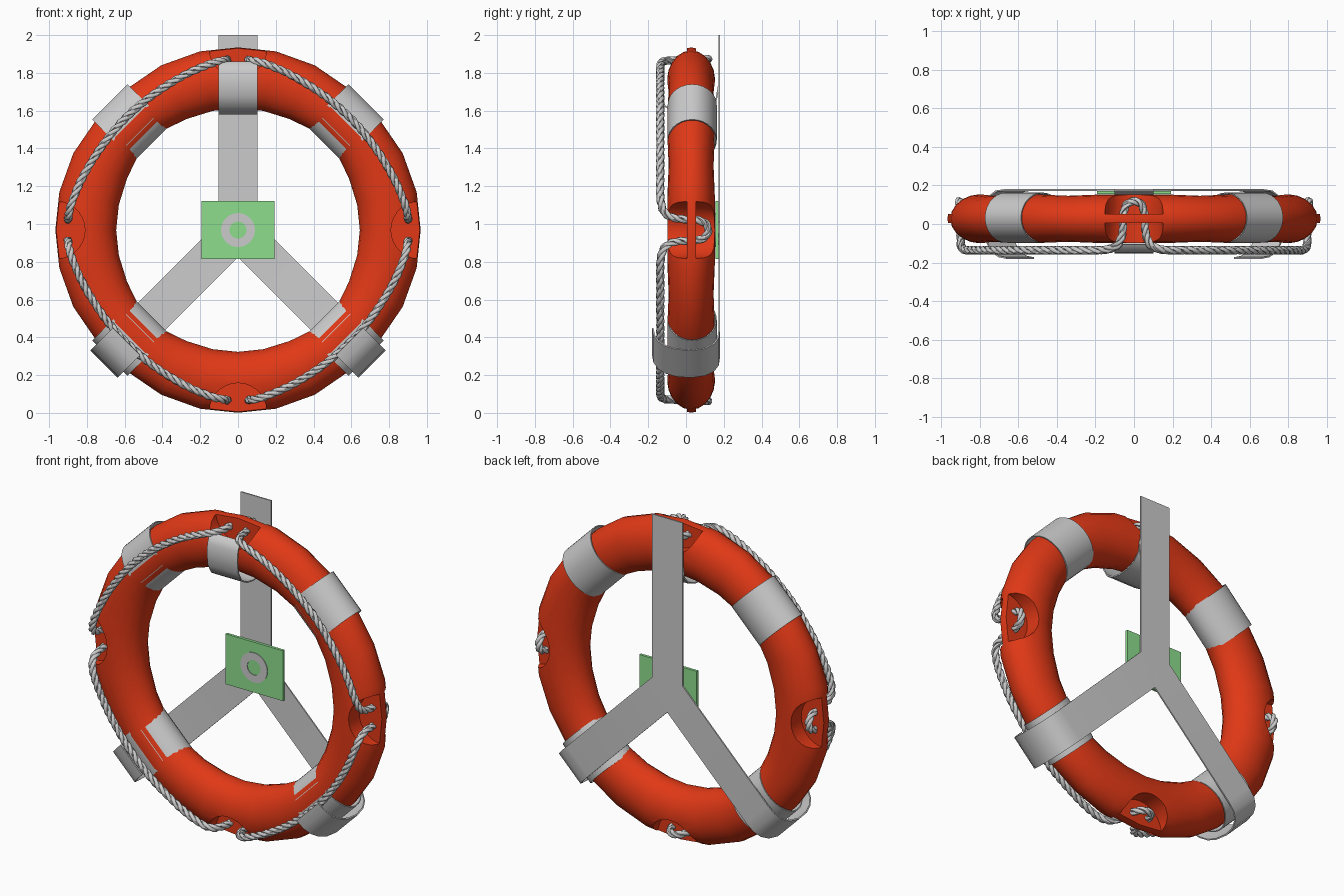
import bpy, bmesh, math
from mathutils import Vector, Matrix

if "Cube" in bpy.data.objects:
    bpy.data.objects.remove(bpy.data.objects["Cube"])

CZ = 0.968  # height of the ring centre


def material(name, rgb):
    m = bpy.data.materials.new(name)
    m.diffuse_color = (*rgb, 1)
    m.use_nodes = True
    m.node_tree.nodes["Principled BSDF"].inputs["Base Color"].default_value = m.diffuse_color
    return m


ORANGE = material("orange", (0.75, 0.04, 0.008))
GREEN = material("green", (0.27, 0.73, 0.27))


def polar(r, deg, y, v=0.0):
    """Radius, angle in the front plane, depth, sideways offset -> world."""
    a = math.radians(deg)
    return Vector((r * math.cos(a) - v * math.sin(a), y, CZ + r * math.sin(a) + v * math.cos(a)))


def activate(ob):
    bpy.ops.object.select_all(action='DESELECT')
    ob.select_set(True)
    bpy.context.view_layer.objects.active = ob


def finish(ob, mat=None, angle=35):
    if mat:
        ob.data.materials.append(mat)
    activate(ob)
    for m in list(ob.modifiers):
        bpy.ops.object.modifier_apply(modifier=m.name)
    bpy.ops.object.shade_smooth_by_angle(angle=math.radians(angle))


def from_bmesh(name, bm):
    bmesh.ops.recalc_face_normals(bm, faces=bm.faces)
    me = bpy.data.meshes.new(name)
    bm.to_mesh(me)
    bm.free()
    ob = bpy.data.objects.new(name, me)
    bpy.context.collection.objects.link(ob)
    return ob


def loft(name, rows, close_rows, close_cols):
    """Skin of quads over rows of points."""
    bm = bmesh.new()
    vs = [[bm.verts.new(p) for p in row] for row in rows]
    n, m = len(vs), len(vs[0])
    for i in range(n if close_rows else n - 1):
        for j in range(m if close_cols else m - 1):
            a, b = vs[i], vs[(i + 1) % n]
            k = (j + 1) % m
            bm.faces.new((a[j], b[j], b[k], a[k]))
    return from_bmesh(name, bm)


def thicken(ob, t):
    s = ob.modifiers.new("thickness", 'SOLIDIFY')
    s.thickness = t
    s.offset = 0


def ellipse(n, rc, a, yc, b):
    return [(rc + a * math.cos(2 * math.pi * k / n), yc + b * math.sin(2 * math.pi * k / n)) for k in range(n)]


# Buoy ring: faceted loop, slimmer between the grommets and under the bands
quadrant = [(0, .806, .161, .126), (12, .806, .161, .126), (25, .805, .157, .119), (37, .805, .145, .125),
            (53, .805, .145, .125), (65, .805, .157, .119), (78, .806, .161, .126)]
rows = [[polar(r, q * 90 + d, y) for r, y in ellipse(20, rc, a, .027, b)]
        for q in range(4) for d, rc, a, b in quadrant]
ring = loft("buoy_ring", rows, True, True)

# Rope pockets cut front and back at the four grommets, leaving a web
bm = bmesh.new()
for q in range(4):
    for y0, y1 in ((-.25, .004), (.053, .3)):
        mat = Matrix.Translation(polar(.962, q * 90, (y0 + y1) / 2)) @ Matrix.Rotation(math.pi / 2, 4, 'X')
        bmesh.ops.create_cone(bm, cap_ends=True, segments=28, radius1=.152, radius2=.152,
                              depth=y1 - y0, matrix=mat)
cutter = from_bmesh("pocket_cutter", bm)
cutter.hide_render = True
cut = ring.modifiers.new("pockets", 'BOOLEAN')
cut.operation = 'DIFFERENCE'
cut.solver = 'EXACT'
cut.object = cutter
finish(ring, ORANGE)
bpy.data.objects.remove(cutter)

# Reflective bands
for i, d in enumerate((45, 135, 225, 315)):
    rows = [[polar(r, d, y, v) for r, y in ellipse(28, .803, .154, .033, .127)] for v in (-.132, .132)]
    band = loft(f"reflective_band_{i + 1}", rows, False, True)
    thicken(band, .006)
    finish(band)


# Wall bracket: three flat arms ending in hooks
def strap(name, deg, profile):
    ob = loft(name, [[polar(r, deg, y, v) for v in (-.102, .102)] for r, y in profile], False, False)
    thicken(ob, .008)
    finish(ob, angle=40)


low = [(0, .176), (.85, .176), (.91, .17), (.955, .145), (.985, .10), (1.0, .03), (.992, -.05),
       (.97, -.105), (.935, -.145), (.89, -.168), (.835, -.176)]
strap("lower_right_arm", -45, low)
strap("lower_left_arm", 225, low)
strap("upper_arm", 90, [(0, .176), (1.032, .176)])
strap("upper_hook", 90, [(.76, .172), (.69, .16), (.645, .12), (.622, .06), (.615, 0), (.625, -.06), (.655, -.11),
                         (.71, -.14), (.78, -.149), (.84, -.144), (.875, -.13), (.89, -.105)])

# Hub plate and washer
bm = bmesh.new()
bmesh.ops.create_cube(bm, size=1, matrix=Matrix.Translation((0, .164, CZ)) @ Matrix.Diagonal((.385, .016, .305, 1)))
finish(from_bmesh("hub_plate", bm), GREEN)
rows = [[polar(r, k * 12, y) for r, y in ((.045, .152), (.09, .152), (.09, .162), (.045, .162))] for k in range(30)]
finish(loft("hub_washer", rows, True, True))

# Grab rope: one closed path threaded through the grommets
half = [(.905, 0, .118), (.905, 2.2, .105), (.903, 3.4, .06), (.903, 3.6, 0), (.90, 4.0, -.06), (.90, 5.6, -.11),
        (.892, 9.5, -.133), (.868, 19, -.136), (.846, 32, -.136), (.84, 45, -.136)]
full = half + [(r, 90 - d, y) for r, d, y in half[-2:0:-1]]
ctrl = [polar(r, q * 90 + d, y) for q in range(4) for r, d, y in full]


def smooth_path(p, steps):
    out, n = [], len(p)
    for i in range(n):
        a, b, c, d = p[i - 1], p[i], p[(i + 1) % n], p[(i + 2) % n]
        k = max(4, min(steps, int((c - b).length / .012)))
        for s in range(k):
            t = s / k
            m0 = (c - a) * (c - b).length / ((c - b).length + (b - a).length)
            m1 = (d - b) * (c - b).length / ((d - c).length + (c - b).length)
            out.append(b * (2 * t**3 - 3 * t**2 + 1) + m0 * (t**3 - 2 * t**2 + t)
                       + c * (3 * t**2 - 2 * t**3) + m1 * (t**3 - t**2))
    return out


path = smooth_path(ctrl, 18)
n = len(path)
dist = [0.0]
for i in range(n):
    dist.append(dist[-1] + (path[(i + 1) % n] - path[i]).length)
turns = round(dist[-1] / .14)

# Three twisted strands swept along the path
cu = bpy.data.curves.new("grab_rope", 'CURVE')
cu.dimensions = '3D'
cu.bevel_depth = .0115
cu.bevel_resolution = 1
for strand in range(3):
    sp = cu.splines.new('POLY')
    sp.points.add(n - 1)
    sp.use_cyclic_u = True
    for i, p in enumerate(path):
        t = (path[(i + 1) % n] - path[i - 1]).normalized()
        out = Vector((p.x, 0, p.z - CZ)).normalized()
        u = (out - t * out.dot(t)).normalized()
        w = t.cross(u)
        a = 2 * math.pi * (turns * dist[i] / dist[-1] + strand / 3)
        sp.points[i].co = (*(p + (u * math.cos(a) + w * math.sin(a)) * .0115), 1)
rope = bpy.data.objects.new("grab_rope", cu)
bpy.context.collection.objects.link(rope)
activate(rope)
bpy.ops.object.convert(target='MESH')
bpy.ops.object.shade_smooth_by_angle(angle=math.radians(60))
